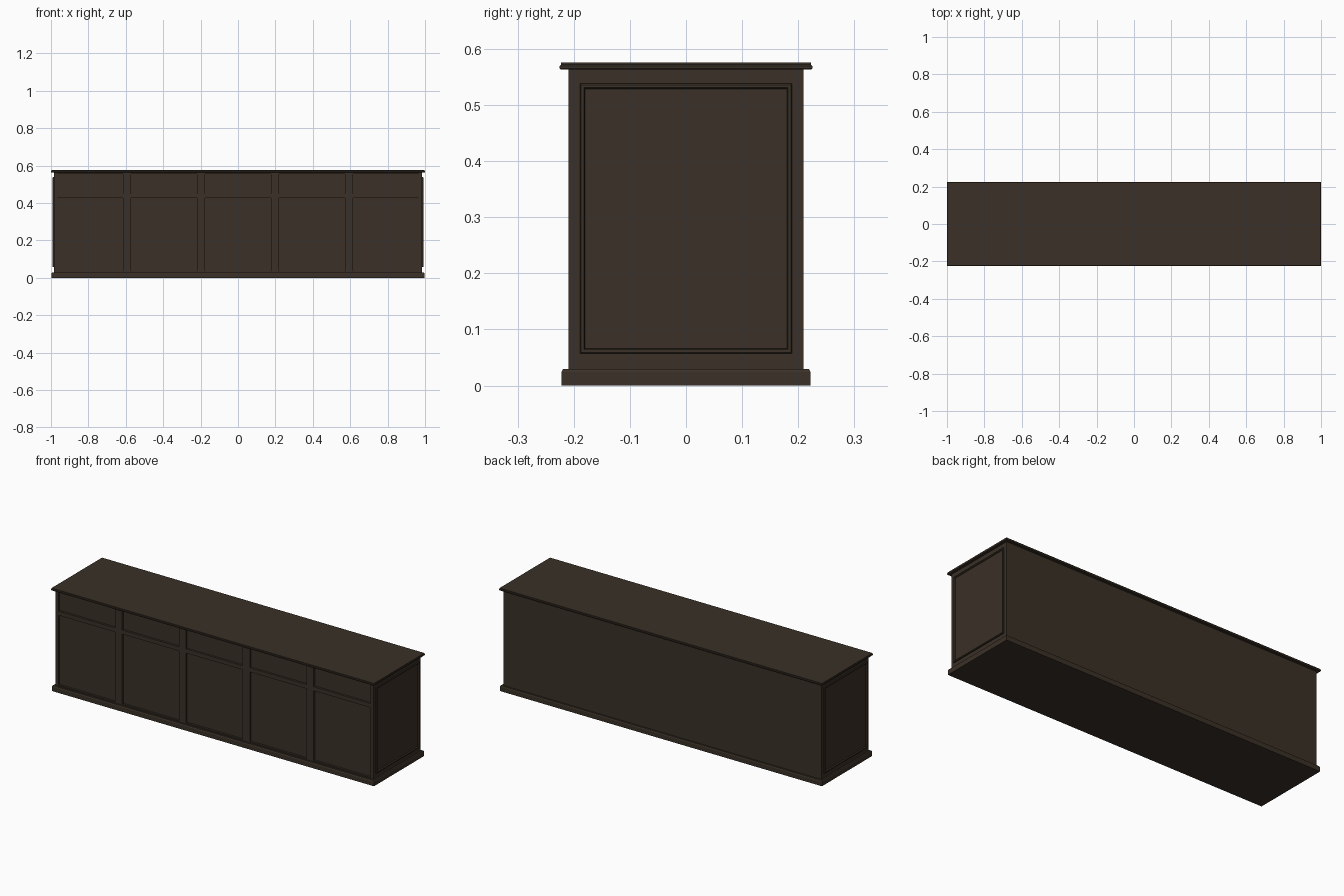
import bpy, bmesh

if "Cube" in bpy.data.objects:
    bpy.data.objects.remove(bpy.data.objects["Cube"])

wood = bpy.data.materials.new("dark brown wood")
wood.diffuse_color = (0.042, 0.030, 0.020, 1)
wood.use_nodes = True
wood.node_tree.nodes["Principled BSDF"].inputs["Base Color"].default_value = wood.diffuse_color


def finish(name, bm):
    bmesh.ops.recalc_face_normals(bm, faces=bm.faces[:])
    me = bpy.data.meshes.new(name)
    bm.to_mesh(me)
    bm.free()
    me.materials.append(wood)
    ob = bpy.data.objects.new(name, me)
    bpy.context.collection.objects.link(ob)
    return ob


def box(name, x0, x1, y0, y1, z0, z1):
    bm = bmesh.new()
    bmesh.ops.create_cube(bm, size=1)
    for v in bm.verts:
        v.co = (x1 if v.co.x > 0 else x0, y1 if v.co.y > 0 else y0, z1 if v.co.z > 0 else z0)
    return finish(name, bm)


def slab(name, rings):
    """Stack of rectangles (half x, half y, z), capped at both ends."""
    bm = bmesh.new()
    loops = [[bm.verts.new((sx * hx, sy * hy, z)) for sx, sy in ((-1, -1), (1, -1), (1, 1), (-1, 1))]
             for hx, hy, z in rings]
    for a, b in zip(loops, loops[1:]):
        for i in range(4):
            j = (i + 1) % 4
            bm.faces.new((a[i], a[j], b[j], b[i]))
    bm.faces.new(loops[0])
    bm.faces.new(loops[-1])
    return finish(name, bm)


def side_moulding(name, s):
    """Rectangular bead around the end panel: (inset, x) profile swept round."""
    profile = [(0, 0.984), (0, 0.990), (0.002, 0.992), (0.007, 0.992), (0.009, 0.989), (0.009, 0.984)]
    bm = bmesh.new()
    loops = []
    for d, x in profile:
        y, z0, z1 = 0.189 - d, 0.057 + d, 0.538 - d
        loops.append([bm.verts.new((s * x, *p)) for p in ((-y, z0), (y, z0), (y, z1), (-y, z1))])
    for k, a in enumerate(loops):
        b = loops[(k + 1) % len(loops)]
        for i in range(4):
            j = (i + 1) % 4
            bm.faces.new((a[i], a[j], b[j], b[i]))
    return finish(name, bm)


# Base, body and worktop
slab("plinth", [(0.997, 0.222, 0), (0.997, 0.222, 0.024), (0.994, 0.219, 0.030)])
box("carcass", -0.985, 0.985, -0.196, 0.209, 0.028, 0.564)
slab("worktop", [(0.998, 0.223, 0.563), (1.0, 0.225, 0.565), (1.0, 0.225, 0.570),
                 (0.998, 0.223, 0.572), (0.998, 0.223, 0.576)])

# Mouldings on both ends
for s, side in ((-1, "left"), (1, "right")):
    side_moulding(side + "_end_moulding", s)

# Front face frame with inset drawers and doors
FRONT, INSET, W, GAP, EDGE = -0.209, -0.201, 0.3512, 0.044, 0.966
for s, side in ((-1, "left"), (1, "right")):
    a, b = sorted((s * EDGE, s * 0.985))
    box(side + "_end_stile", a, b, FRONT, -0.195, 0.028, 0.564)
for i in range(5):
    x0 = -EDGE + i * (W + GAP)
    x1 = x0 + W
    n = str(i + 1)
    if i < 4:
        box("stile_" + n, x1, x1 + GAP, FRONT, -0.195, 0.028, 0.564)
    for part, z0, z1 in (("bottom_rail_", 0.028, 0.036), ("middle_rail_", 0.427, 0.450),
                         ("top_rail_", 0.555, 0.564)):
        box(part + n, x0, x1, FRONT, -0.195, z0, z1)
    g = 0.002
    box("door_" + n, x0 + g, x1 - g, INSET, -0.195, 0.036 + g, 0.427 - g)
    box("drawer_" + n, x0 + g, x1 - g, INSET, -0.195, 0.450 + g, 0.555 - g)
